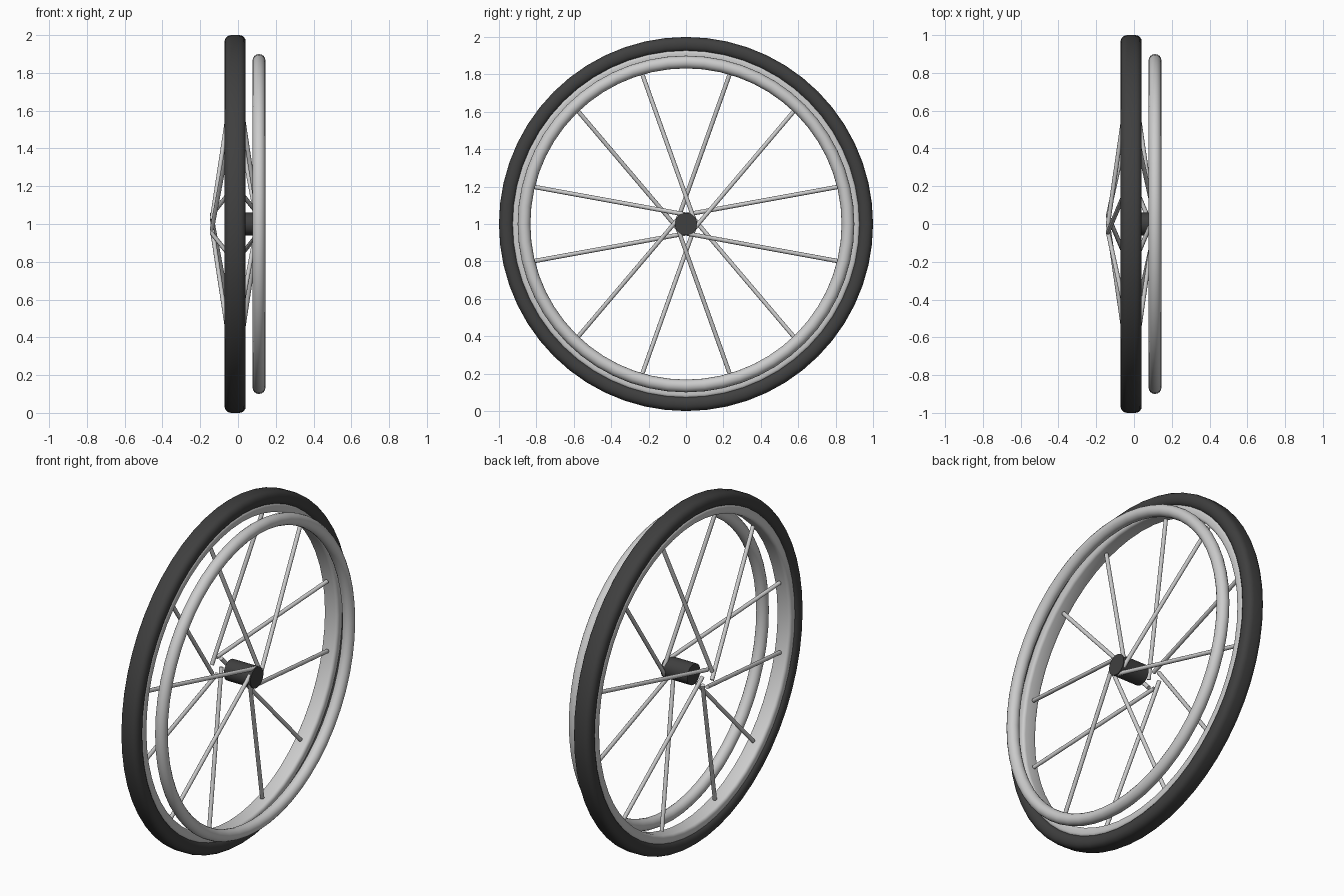
import bpy, math
from mathutils import Vector

if "Cube" in bpy.data.objects:
    bpy.data.objects.remove(bpy.data.objects["Cube"])

CZ = 1.0      # axle height
MID = -0.015  # x of the wheel plane


def finish(ob, mat=None):
    if mat:
        ob.data.materials.append(mat)
    bpy.ops.object.select_all(action='DESELECT')
    ob.select_set(True)
    bpy.context.view_layer.objects.active = ob
    bpy.ops.object.shade_smooth_by_angle(angle=math.radians(40))


def lathe(name, profile, mat=None, seg=56):
    """Spin a closed (x, radius) profile around the axle."""
    n = len(profile)
    verts, faces = [], []
    for i in range(seg):
        a = 2 * math.pi * i / seg
        verts += [(x, r * math.cos(a), CZ + r * math.sin(a)) for x, r in profile]
        k = (i + 1) % seg
        for j in range(n):
            m = (j + 1) % n
            faces.append((i * n + j, i * n + m, k * n + m, k * n + j))
    me = bpy.data.meshes.new(name)
    me.from_pydata(verts, [], faces)
    ob = bpy.data.objects.new(name, me)
    bpy.context.collection.objects.link(ob)
    bpy.ops.object.select_all(action='DESELECT')
    ob.select_set(True)
    bpy.context.view_layer.objects.active = ob
    bpy.ops.object.mode_set(mode='EDIT')
    bpy.ops.mesh.select_all(action='SELECT')
    bpy.ops.mesh.normals_make_consistent(inside=False)
    bpy.ops.object.mode_set(mode='OBJECT')
    finish(ob, mat)
    return ob


def rounded(cx, cr, hw, hr, rad, steps=4):
    """Rounded rectangle section centred at (cx, cr)."""
    pts = []
    for q, (sx, sr) in enumerate([(1, 1), (-1, 1), (-1, -1), (1, -1)]):
        for s in range(steps + 1):
            a = math.pi / 2 * (q + s / steps)
            pts.append((cx + sx * (hw - rad) + rad * math.cos(a),
                        cr + sr * (hr - rad) + rad * math.sin(a)))
    return pts


def rod(name, a, b, r, verts=12, mat=None):
    a, b = Vector(a), Vector(b)
    d = b - a
    bpy.ops.mesh.primitive_cylinder_add(vertices=verts, radius=r, depth=d.length,
                                        location=(a + b) / 2,
                                        rotation=d.to_track_quat('Z', 'Y').to_euler())
    ob = bpy.context.object
    ob.name = name
    finish(ob, mat)


dark = bpy.data.materials.new("dark_rubber")
dark.diffuse_color = (0.05, 0.05, 0.05, 1)
dark.use_nodes = True
dark.node_tree.nodes["Principled BSDF"].inputs["Base Color"].default_value = dark.diffuse_color

# Tyre and the rim inside it
lathe("tyre", rounded(MID, 0.9605, 0.056, 0.0395, 0.034), dark)
lathe("rim", rounded(MID, 0.905, 0.046, 0.027, 0.018))

# Push ring on the outer side
ring = [(0.111 + 0.034 * math.cos(2 * math.pi * k / 16),
         0.866 + 0.034 * math.sin(2 * math.pi * k / 16)) for k in range(16)]
lathe("push_ring", ring)

# Hub
rod("hub", (-0.05, 0, CZ), (0.122, 0, CZ), 0.06, 32, dark)

# Crossed spokes: six to each side of the hub, leaning opposite ways
for side, x, lean in (("inner", -0.138, 1), ("outer", 0.108, -1)):
    for k in range(6):
        base = math.radians(60 * k)
        a_out = base + lean * math.radians(13.6)
        a_in = base + lean * math.radians(92)
        p = (x, 0.05 * math.cos(a_in), CZ + 0.05 * math.sin(a_in))
        q = (MID, 0.868 * math.cos(a_out), CZ + 0.868 * math.sin(a_out))
        rod(f"{side}_spoke_{k + 1}", p, q, 0.0115)
